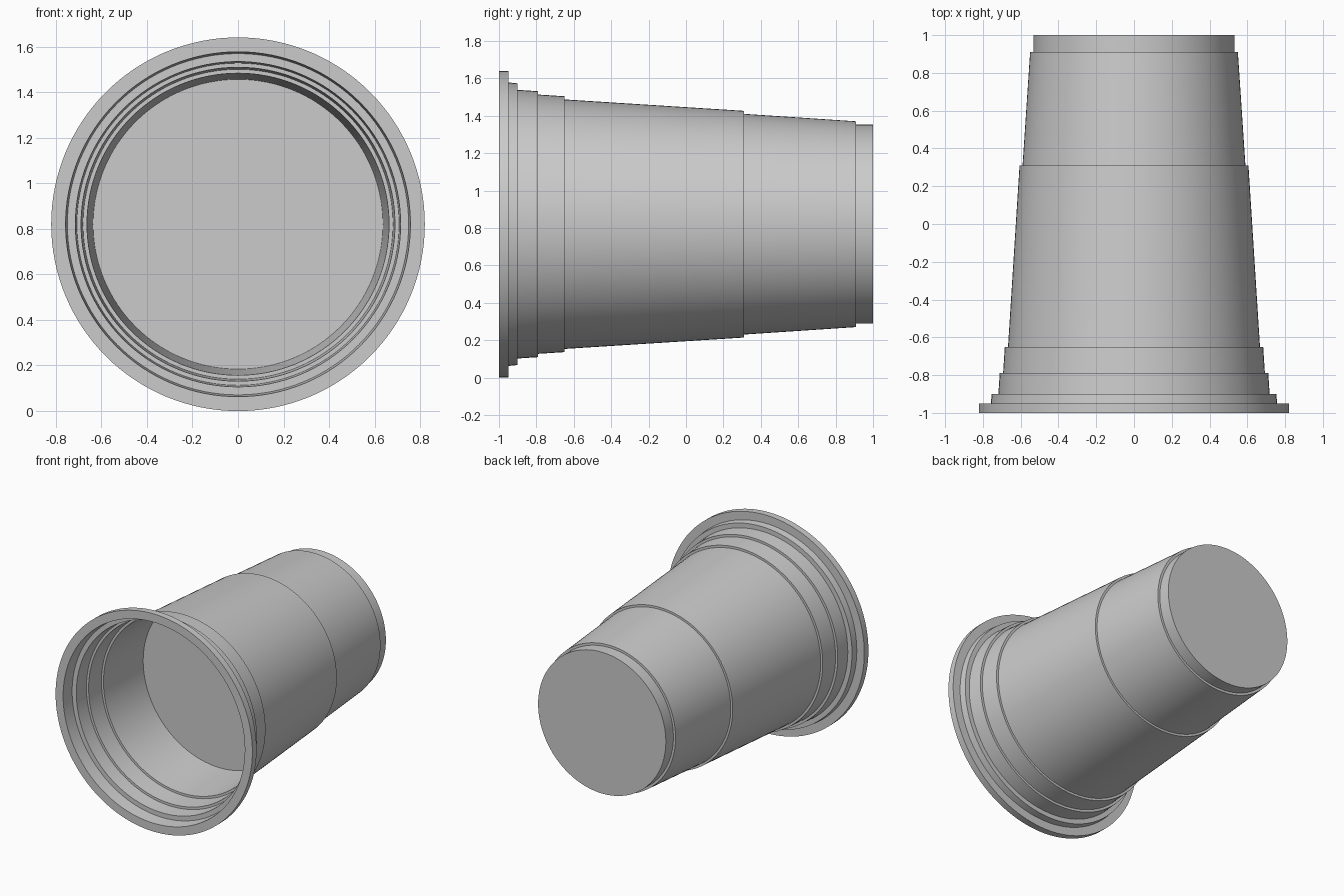
import bpy, bmesh, math
from mathutils import Matrix, Vector

cube = bpy.data.objects.get("Cube")
if cube:
    bpy.data.objects.remove(cube, do_unlink=True)

SIDES = 128
RADIUS = 0.82      # rim radius, also the height of the axis
WALL = 0.004
FILL = -0.22       # depth of the inner floor

grey = bpy.data.materials.new("plain grey")
grey.use_nodes = True
grey.diffuse_color = (0.6, 0.6, 0.6, 1)
grey.node_tree.nodes["Principled BSDF"].inputs["Base Color"].default_value = (0.6, 0.6, 0.6, 1)


def lathe(name, profile):
    """Spin a (radius, y) profile about the lying axis."""
    bm = bmesh.new()
    verts = [bm.verts.new((r, y, 0)) for r, y in profile]
    edges = [bm.edges.new(pair) for pair in zip(verts, verts[1:])]
    bmesh.ops.spin(bm, geom=verts + edges, cent=(0, 0, 0), axis=(0, 1, 0),
                   angle=math.tau, steps=SIDES, use_merge=True)
    bmesh.ops.remove_doubles(bm, verts=bm.verts, dist=1e-5)
    bmesh.ops.recalc_face_normals(bm, faces=bm.faces)
    bmesh.ops.transform(bm, matrix=Matrix.Translation(Vector((0, 0, RADIUS))), verts=bm.verts)
    mesh = bpy.data.meshes.new(name)
    bm.to_mesh(mesh)
    bm.free()
    mesh.materials.append(grey)
    obj = bpy.data.objects.new(name, mesh)
    bpy.context.collection.objects.link(obj)
    bpy.ops.object.select_all(action="DESELECT")
    obj.select_set(True)
    bpy.context.view_layer.objects.active = obj
    bpy.ops.object.shade_smooth_by_angle(angle=math.radians(30))
    return obj


# Stepped, tapering bands from back to mouth: (back radius, back y, front radius, front y)
bands = [
    (0.532, 1.0, 0.532, 0.91),
    (0.55, 0.91, 0.59, 0.31),
    (0.606, 0.31, 0.667, -0.65),
    (0.684, -0.65, 0.693, -0.79),
    (0.711, -0.79, 0.718, -0.9),
    (0.753, -0.9, 0.758, -0.95),
]
outer = [(0, 1.0)]
for r0, y0, r1, y1 in bands:
    outer += [(r0, y0), (r1, y1)]

# Flat rim around the mouth
rim = [(RADIUS, -0.95), (RADIUS, -1.0), (0.761 - WALL, -1.0)]

# Inner wall follows the bands down to the floor
floor_radius = 0.64 - WALL
inner = [(r - WALL, y - WALL) for r, y in reversed(outer) if -0.95 < y < -0.6]
inner += [(floor_radius, FILL), (0, FILL)]

lathe("cup", outer + rim + inner)
